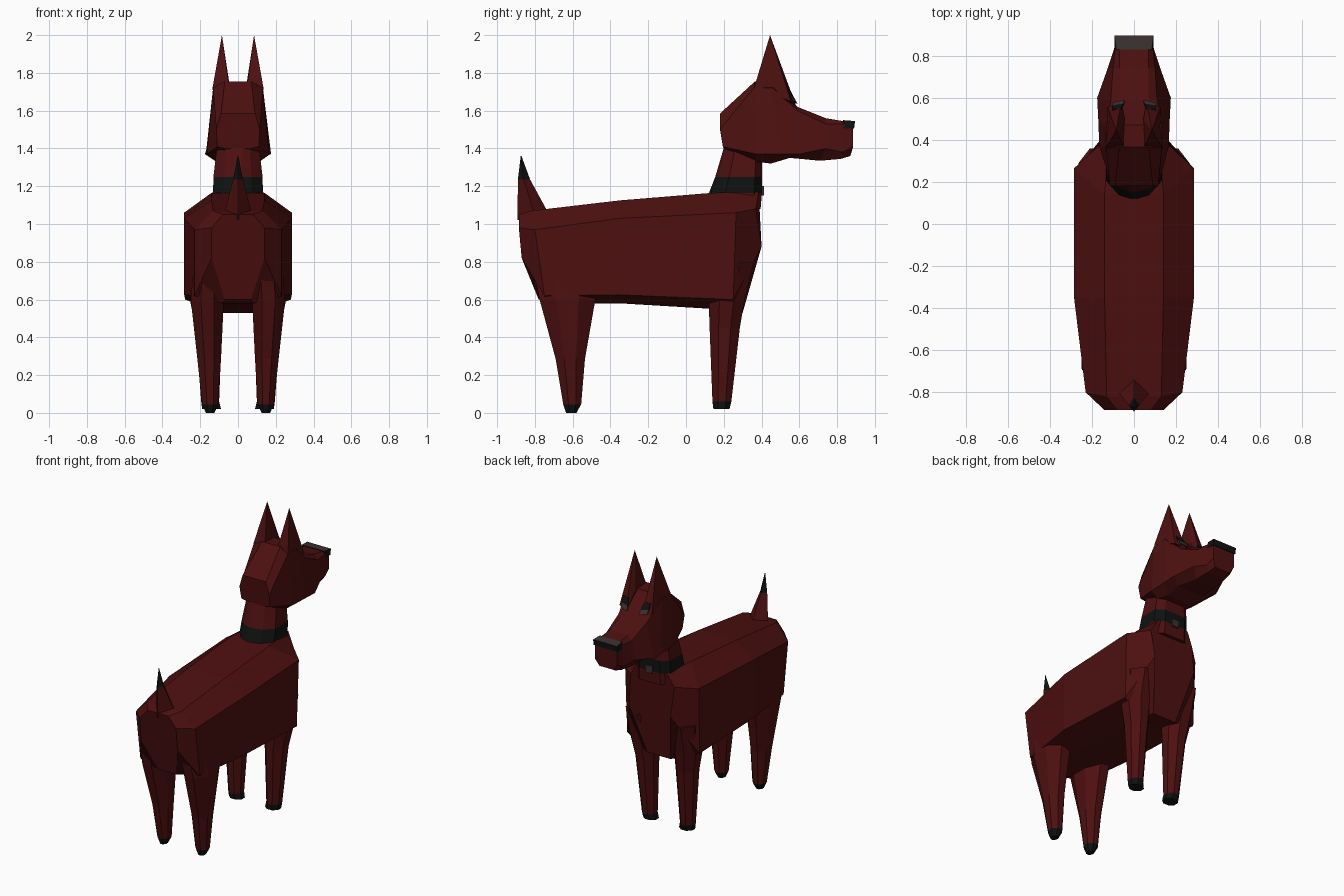
import bpy, bmesh
from mathutils import Vector


def mat(name, rgb):
    m = bpy.data.materials.new(name)
    m.diffuse_color = (*rgb, 1)
    return m


RED = mat("dark red coat", (0.075, 0.005, 0.005))
BLACK = mat("black", (0.005, 0.006, 0.006))
GREY = mat("warm dark grey", (0.045, 0.03, 0.03))


def finish(name, bm, rule=None):
    """Make the object; rule(centre, normal) gives the material index."""
    bmesh.ops.recalc_face_normals(bm, faces=bm.faces)
    if rule:
        for f in bm.faces:
            f.material_index = rule(f.calc_center_median(), f.normal)
    me = bpy.data.meshes.new(name)
    bm.to_mesh(me)
    bm.free()
    for m in (RED, BLACK, GREY):
        me.materials.append(m)
    ob = bpy.data.objects.new(name, me)
    bpy.context.collection.objects.link(ob)
    return ob


def loft(name, rings, rule=None):
    bm = bmesh.new()
    vs = [[bm.verts.new(p) for p in r] for r in rings]
    n = len(vs[0])
    for a, b in zip(vs, vs[1:]):
        for i in range(n):
            j = (i + 1) % n
            bm.faces.new((a[i], a[j], b[j], b[i]))
    bm.faces.new(vs[0])
    bm.faces.new(vs[-1])
    return finish(name, bm, rule)


def hull(name, pts, rule=None):
    bm = bmesh.new()
    for p in pts:
        bm.verts.new(p)
    bmesh.ops.convex_hull(bm, input=bm.verts)
    return finish(name, bm, rule)


def sym(half):
    """Close a half ring by mirroring it in x."""
    return half + [(-x, y, z) for x, y, z in reversed(half)]


def flip(pts, s):
    return [(s * x, y, z) for x, y, z in pts]


def box_ring(x0, x1, y0, y1, z, c=0.3):
    """Chamfered rectangle at height z."""
    dx, dy = (x1 - x0) * c, (y1 - y0) * c
    return [(x0 + dx, y0, z), (x1 - dx, y0, z), (x1, y0 + dy, z), (x1, y1 - dy, z),
            (x1 - dx, y1, z), (x0 + dx, y1, z), (x0, y1 - dy, z), (x0, y0 + dy, z)]


# Body: rings from rump to chest (top, shoulder, flank, belly)
loft("body", [sym(r) for r in (
    [(.08, -.885, 1.05), (.14, -.885, .98), (.14, -.87, .82), (.07, -.78, .60)],
    [(.13, -.82, 1.07), (.23, -.80, .97), (.23, -.75, .62), (.08, -.72, .58)],
    [(.14, -.35, 1.125), (.285, -.35, 1.03), (.285, -.35, .625), (.10, -.35, .58)],
    [(.14, .14, 1.165), (.285, .265, 1.06), (.28, .25, .60), (.10, .15, .55)],
    [(.12, .385, 1.17), (.17, .37, 1.08), (.16, .40, .88), (.09, .30, .53)])])

# Neck with the collar band
def neck_ring(z, w, back, front):
    d = front - back
    return sym([(0.02, back, z), (.55 * w, back + .06 * d, z), (w, back + .3 * d, z),
                (w, back + .85 * d, z), (.6 * w, front, z)])

loft("neck", [neck_ring(1.08, .135, .12, .395), neck_ring(1.165, .132, .122, .402),
              neck_ring(1.25, .13, .155, .402), neck_ring(1.42, .11, .205, .40)],
     lambda c, n: 1 if 1.165 < c.z < 1.25 else 0)
hull("collar_tag", [(x, y, z) for y in (.398, .412)
                    for x, z in ((-.03, 1.20), (.03, 1.20), (.022, 1.15), (-.022, 1.15))],
     lambda c, n: 2)

# Head: rings from nape to muzzle (top, brow, cheek, jaw)
loft("head", [sym(r) for r in (
    [(.09, .18, 1.585), (.115, .18, 1.50), (.11, .195, 1.41), (.07, .20, 1.40)],
    [(.07, .365, 1.755), (.132, .36, 1.72), (.165, .37, 1.37), (.11, .37, 1.33)],
    [(.05, .47, 1.75), (.132, .46, 1.72), (.17, .50, 1.37), (.10, .45, 1.32)],
    [(.07, .59, 1.62), (.11, .59, 1.60), (.175, .60, 1.37), (.10, .55, 1.35)],
    [(.07, .74, 1.56), (.10, .74, 1.53), (.125, .74, 1.40), (.08, .71, 1.335)],
    [(.07, .83, 1.545), (.09, .84, 1.53), (.095, .83, 1.38), (.07, .82, 1.345)],
    [(.07, .885, 1.52), (.085, .885, 1.50), (.085, .885, 1.41), (.06, .87, 1.36)])])
hull("nose", [(x * s, y, z) for s in (-1, 1) for x, y, z in
              ((.085, .83, 1.55), (.092, .895, 1.545), (.092, .89, 1.505), (.092, .83, 1.505))],
     lambda c, n: 2 if n.z > .7 else 1)

# Tail with a dark tip
loft("tail", [[(.075, -.80, 1.05), (0, -.735, 1.07), (-.075, -.80, 1.05), (0, -.892, 1.02)],
              [(.026, -.86, 1.235), (0, -.825, 1.235), (-.026, -.86, 1.235), (0, -.89, 1.235)],
              [(.002, -.873, 1.36), (0, -.871, 1.36), (-.002, -.873, 1.36), (0, -.875, 1.36)]],
     lambda c, n: 1 if c.z > 1.25 else 0)

for side, s in (("right", 1), ("left", -1)):
    # Ears, running down into the brow
    hull("ear_" + side, flip([(.085, .445, 2.0), (.09, .48, 1.86), (.135, .36, 1.72),
                              (.05, .37, 1.75), (.045, .50, 1.74), (.125, .555, 1.65),
                              (.06, .585, 1.62)], s))
    # Eyes: thin plates, black above grey
    rows = [[(.045, .590, 1.638), (.10, .578, 1.648)], [(.05, .573, 1.668), (.105, .563, 1.675)],
            [(.062, .549, 1.715), (.105, .545, 1.715)]]
    for part, a, b, k in (("eye_lower_", 0, 1, 2), ("eye_upper_", 1, 2, 1)):
        pts = rows[a] + rows[b]
        hull(part + side, flip(pts + [(x, y - .009, z) for x, y, z in pts], s),
             lambda c, n, k=k: k)
    # Legs with dark claws
    loft("front_leg_" + side, [flip(r, s) for r in (
        box_ring(.09, .19, .145, .23, .02), box_ring(.10, .195, .14, .24, .06),
        box_ring(.085, .225, .125, .285, .45), box_ring(.08, .255, .12, .31, .60),
        box_ring(.08, .265, .12, .36, .80))], lambda c, n: 1 if c.z < .06 else 0)
    loft("rear_leg_" + side, [flip(r, s) for r in (
        box_ring(.125, .17, -.635, -.58, 0), box_ring(.105, .19, -.65, -.555, .045),
        box_ring(.09, .215, -.69, -.535, .285), box_ring(.075, .25, -.775, -.48, .60),
        box_ring(.07, .24, -.80, -.45, .72))], lambda c, n: 1 if c.z < .045 else 0)
